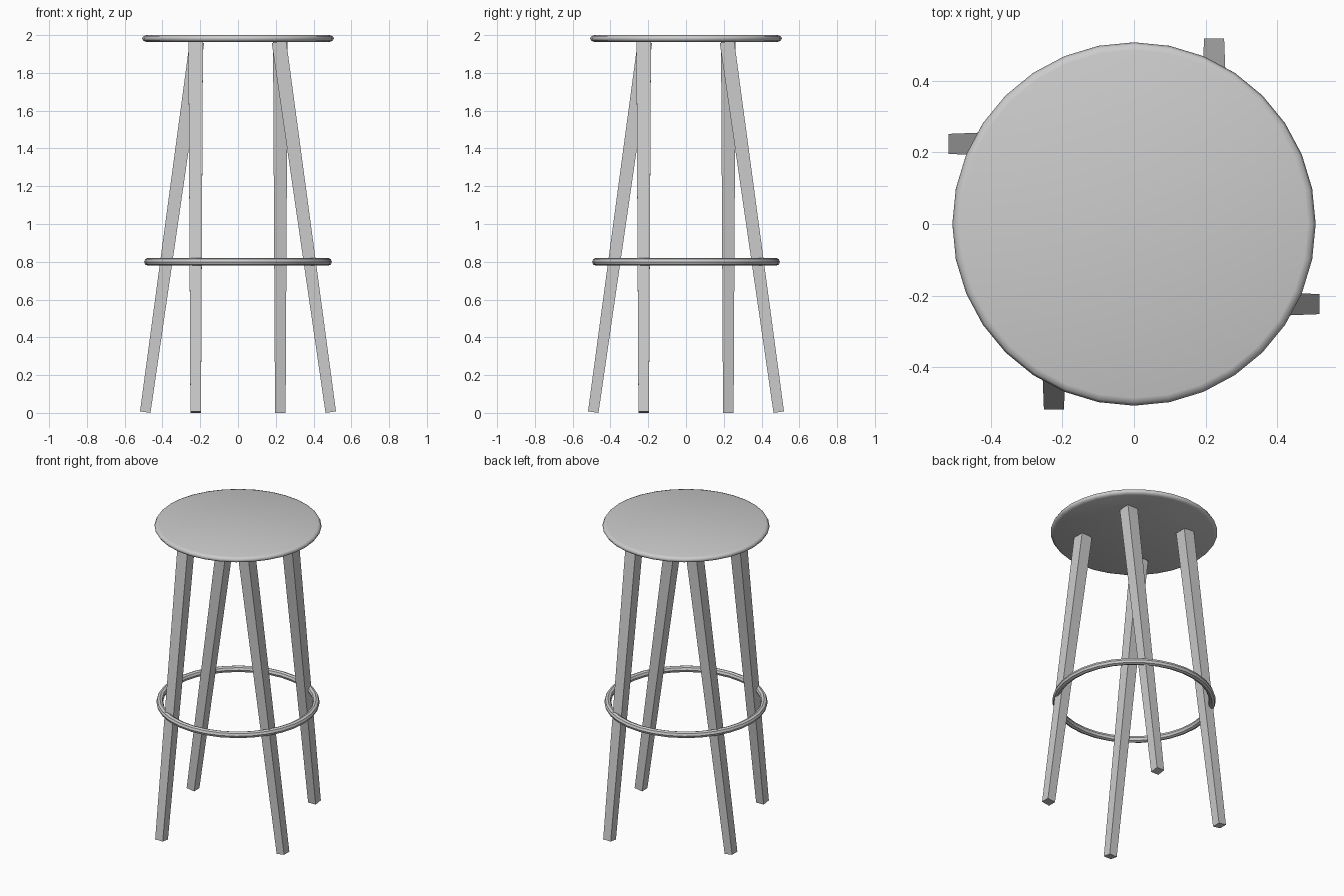
import bpy, bmesh, math
from mathutils import Vector, Matrix

if "Cube" in bpy.data.objects:
    bpy.data.objects.remove(bpy.data.objects["Cube"])


def make_object(name, bm):
    bmesh.ops.recalc_face_normals(bm, faces=bm.faces)
    mesh = bpy.data.meshes.new(name)
    bm.to_mesh(mesh)
    bm.free()
    obj = bpy.data.objects.new(name, mesh)
    bpy.context.collection.objects.link(obj)
    return obj


def lathe_disc(name, profile, sides):
    """Closed disc from a (radius, z) rim profile."""
    bm = bmesh.new()
    rings = [[bm.verts.new((r * math.cos(a), r * math.sin(a), z))
              for a in (2 * math.pi * i / sides for i in range(sides))]
             for r, z in profile]
    for lo, hi in zip(rings, rings[1:]):
        for i in range(sides):
            j = (i + 1) % sides
            bm.faces.new((lo[i], lo[j], hi[j], hi[i]))
    bm.faces.new(rings[0])
    bm.faces.new(rings[-1])
    return make_object(name, bm)


def tapered_leg(name, foot, top, foot_w, top_w, turn):
    """Square leg leaning outward along x, ends cut square to its axis."""
    axis = (top - foot).normalized()
    side = Vector((0, 1, 0))
    out = side.cross(axis)
    spin = Matrix.Rotation(turn, 3, 'Z')
    bm = bmesh.new()
    loops = []
    for centre, w in ((foot, foot_w), (top, top_w)):
        loops.append([bm.verts.new(spin @ (centre + out * (sx * w / 2) + side * (sy * w / 2)))
                      for sx, sy in ((-1, -1), (1, -1), (1, 1), (-1, 1))])
    for i in range(4):
        j = (i + 1) % 4
        bm.faces.new((loops[0][i], loops[0][j], loops[1][j], loops[1][i]))
    for loop in loops:
        bm.faces.new(loop)
    return make_object(name, bm)


# Round seat with a softened rim
seat = lathe_disc("seat", [(0.486, 1.964), (0.501, 1.970), (0.508, 1.982),
                           (0.501, 1.995), (0.486, 2.0)], 32)
seat.data.shade_smooth()

# Four legs in a pinwheel arrangement
for i, label in enumerate(("right", "back", "left", "front")):
    tapered_leg(label + "_leg", Vector((0.491, -0.224, 0.004)),
                Vector((0.217, -0.224, 1.964)), 0.056, 0.077, i * math.pi / 2)

# Footrest ring passing through the legs
bpy.ops.mesh.primitive_torus_add(major_segments=32, minor_segments=8, major_radius=0.476,
                                 minor_radius=0.021, location=(0, 0, 0.8))
ring = bpy.context.object
ring.name = "footrest_ring"
bpy.ops.object.shade_smooth_by_angle(angle=math.radians(30))
